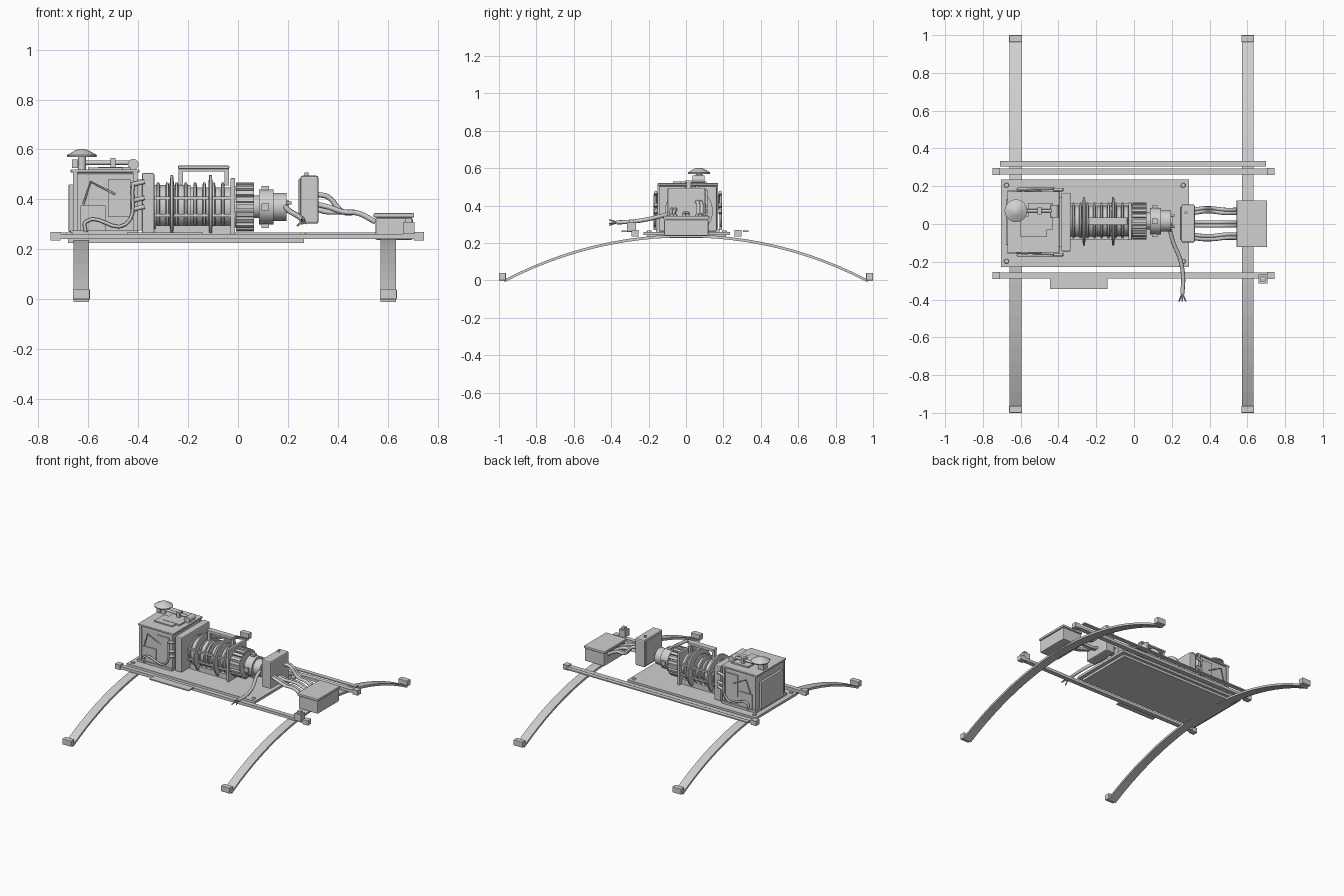
import bpy, bmesh, math
from mathutils import Vector

grey = bpy.data.materials.new("plain_grey")
grey.diffuse_color = (0.63, 0.63, 0.63, 1)


def finish(name, bm, smooth=False, bevel=0):
    bmesh.ops.recalc_face_normals(bm, faces=bm.faces)
    me = bpy.data.meshes.new(name)
    bm.to_mesh(me)
    bm.free()
    ob = bpy.data.objects.new(name, me)
    bpy.context.collection.objects.link(ob)
    me.materials.append(grey)
    if smooth:
        bpy.ops.object.select_all(action='DESELECT')
        ob.select_set(True)
        bpy.context.view_layer.objects.active = ob
        bpy.ops.object.shade_smooth_by_angle(angle=math.radians(35))
    if bevel:
        m = ob.modifiers.new("bevel", 'BEVEL')
        m.width, m.segments = bevel, 2
    return ob


def box(name, x0, x1, y0, y1, z0, z1, bevel=0):
    bm = bmesh.new()
    bmesh.ops.create_cube(bm, size=1)
    for v in bm.verts:
        v.co = Vector(((x0 + x1) / 2 + v.co.x * (x1 - x0),
                       (y0 + y1) / 2 + v.co.y * (y1 - y0),
                       (z0 + z1) / 2 + v.co.z * (z1 - z0)))
    return finish(name, bm, bevel=bevel)


def lathe(name, profile, centre, axis='x', n=32):
    """Closed solid of revolution; profile lists (position on axis, radius)."""
    bm = bmesh.new()
    rings = []
    for p, r in profile:
        ring = []
        for i in range(n):
            a = 2 * math.pi * i / n
            u, w = r * math.cos(a), r * math.sin(a)
            co = {'x': (p, u, w), 'y': (u, p, w), 'z': (u, w, p)}[axis]
            ring.append(bm.verts.new(Vector(co) + Vector(centre)))
        rings.append(ring)
    for a, b in zip(rings, rings[1:]):
        for i in range(n):
            bm.faces.new((a[i], a[(i + 1) % n], b[(i + 1) % n], b[i]))
    bm.faces.new(rings[0])
    bm.faces.new(rings[-1])
    return finish(name, bm, smooth=True)


def tube(name, points, r, smooth=True):
    cu = bpy.data.curves.new(name, 'CURVE')
    cu.dimensions, cu.bevel_depth, cu.bevel_resolution = '3D', r, 2
    cu.use_fill_caps = True
    cu.resolution_u = 6
    sp = cu.splines.new('BEZIER' if smooth else 'POLY')
    if smooth:
        sp.bezier_points.add(len(points) - 1)
        for bp, p in zip(sp.bezier_points, points):
            bp.co = p
            bp.handle_left_type = bp.handle_right_type = 'AUTO'
    else:
        sp.points.add(len(points) - 1)
        for bp, p in zip(sp.points, points):
            bp.co = (*p, 1)
    ob = bpy.data.objects.new(name, cu)
    bpy.context.collection.objects.link(ob)
    cu.materials.append(grey)


# Arched leaf legs with square feet
R = 2.08
for x in (-0.627, 0.602):
    bm = bmesh.new()
    prev = None
    for i in range(25):
        y = -0.97 + 1.94 * i / 24
        z = 0.245 - R + math.sqrt(R * R - y * y)
        sec = [bm.verts.new((x + sx * 0.031, y, z + dz))
               for sx, dz in ((-1, -0.015), (1, -0.015), (1, 0), (-1, 0))]
        if prev:
            for k in range(4):
                bm.faces.new((prev[k], prev[(k + 1) % 4], sec[(k + 1) % 4], sec[k]))
        else:
            bm.faces.new(sec)
        prev = sec
    bm.faces.new(prev)
    finish("arched_leg", bm)
    for s in (-1, 1):
        ya, yb = sorted((s * 0.963, s * 1.0))
        box("foot", x - 0.034, x + 0.034, ya, yb, 0, 0.04, 0.003)

# Long rails with end caps
for y0, y1 in ((-0.288, -0.257), (0.262, 0.294)):
    box("rail", -0.75, 0.745, y0, y1, 0.242, 0.262)
    for x0, x1 in ((-0.75, -0.71), (0.705, 0.745)):
        box("rail_cap", x0, x1, y0 - 0.003, y1 + 0.003, 0.236, 0.27)
box("rear_strip", -0.71, 0.70, 0.305, 0.334, 0.26, 0.268)
box("front_step", -0.445, -0.14, -0.345, -0.288, 0.26, 0.268)
box("latch_block", 0.66, 0.707, -0.315, -0.268, 0.262, 0.31)
box("latch_button", 0.671, 0.696, -0.304, -0.279, 0.31, 0.325)

# Base plate with corner bolts
box("base_plate", -0.705, 0.29, -0.227, 0.235, 0.243, 0.26)
box("base_underside", -0.68, 0.265, -0.205, 0.215, 0.226, 0.243)
for x in (-0.675, 0.26):
    for y in (-0.197, 0.205):
        lathe("bolt", [(0.26, 0.013), (0.268, 0.011)], (x, y, 0), 'z', 12)

# Square housing with lid, skirt and side plates
box("housing", -0.66, -0.405, -0.145, 0.165, 0.26, 0.505, 0.008)
box("lid", -0.67, -0.395, -0.152, 0.172, 0.508, 0.52, 0.003)
box("lid_seam", -0.655, -0.41, -0.14, 0.16, 0.5, 0.51)
box("end_plate", -0.678, -0.66, -0.11, 0.13, 0.27, 0.46, 0.003)
box("skirt", -0.67, -0.4, -0.16, 0.18, 0.26, 0.275)
for x in (-0.66, -0.42):
    for y in (-0.152, 0.162):
        box("corner_post", x, x + 0.018, y, y + 0.01, 0.27, 0.51)
for y0, y1, s in ((-0.152, -0.145, -1), (0.165, 0.172, 1)):
    box("side_panel", -0.63, -0.53, y0, y1, 0.275, 0.375)
    box("upper_panel", -0.52, -0.43, y0, y1, 0.33, 0.48)
    y = y0 if s < 0 else y1
    tube("brace", [(-0.62, y, 0.38), (-0.59, y + s * .006, 0.47), (-0.49, y, 0.42)], 0.004, False)
    tube("side_pipe", [(-0.61, y + s * .014, 0.27), (-0.61, y + s * .014, 0.31),
                       (-0.45, y + s * .014, 0.3), (-0.42, y + s * .014, 0.46)], 0.007)
    for z in (0.365, 0.40, 0.465):
        tube("side_fitting", [(-0.425, y + s * .01, z - 0.006), (-0.375, y + s * .01, z + 0.006)], 0.009, False)

# Breather cap, rod and fittings on the lid
box("lid_panel", -0.60, -0.46, -0.07, 0.04, 0.52, 0.528)
box("lid_panel_step", -0.56, -0.43, -0.03, 0.11, 0.52, 0.53)
lathe("breather_stem", [(0.515, 0.016), (0.575, 0.016)], (-0.625, 0.07, 0), 'z', 16)
lathe("breather_cap", [(0.57, 0.058), (0.577, 0.06), (0.596, 0.027), (0.602, 0.012)],
      (-0.625, 0.07, 0), 'z', 24)
tube("lid_rod", [(-0.66, 0.07, 0.547), (-0.41, 0.07, 0.547)], 0.009, False)
box("rod_clamp", -0.665, -0.64, 0.05, 0.09, 0.525, 0.56)
box("rod_bracket", -0.51, -0.49, 0.05, 0.09, 0.52, 0.565)
lathe("rod_knuckle", [(0.035, 0.022), (0.1, 0.022)], (-0.42, 0, 0.54), 'y', 16)

# Flange between housing and drum
box("flange", -0.385, -0.335, -0.145, 0.165, 0.262, 0.505, 0.006)
box("flange_neck", -0.41, -0.385, -0.12, 0.14, 0.275, 0.48)

# Ribbed drum with thin large discs
C = (0, 0.015, 0.37)
lathe("drum", [(-0.34, 0.088), (-0.19, 0.088), (-0.19, 0.078), (-0.01, 0.078)], C, 'x', 40)
for i in range(9):
    x = -0.32 + 0.037 * i
    lathe("rib", [(x - .007, 0.088), (x - .004, 0.098), (x + .004, 0.098), (x + .007, 0.088)], C, 'x', 40)
for x in (-0.265, -0.11):
    lathe("large_disc", [(x - .009, 0.09), (x - .005, 0.128), (x + .005, 0.128), (x + .009, 0.09)], C, 'x', 40)
for z in (-0.035, 0.035):
    for s in (-1, 1):
        y = C[1] + s * 0.088
        box("tie_bar", -0.335, -0.01, y - .008, y + .008, C[2] + z - .006, C[2] + z + .006)
box("drum_saddle", -0.33, -0.02, -0.06, 0.09, 0.26, 0.295)
box("drum_end_plate", -0.03, -0.012, -0.085, 0.115, 0.26, 0.485, 0.003)

# Carry handle above the drum
box("handle_bar", -0.24, -0.035, -0.005, 0.035, 0.522, 0.535, 0.003)
box("handle_inner", -0.225, -0.05, 0.002, 0.028, 0.512, 0.522)
for x in (-0.238, -0.055):
    box("handle_post", x, x + 0.018, 0.003, 0.027, 0.455, 0.523)

# Toothed collar and stepped coupling
lathe("collar_core", [(-0.012, 0.083), (0.065, 0.083)], C, 'x', 40)
for i in range(20):
    a = 2 * math.pi * i / 20
    ob = box("collar_tooth", -0.008, 0.065, -0.009, 0.009, 0.078, 0.098)
    ob.location, ob.rotation_euler = C, (a, 0, 0)
lathe("coupling", [(0.06, 0.045), (0.085, 0.045), (0.085, 0.07), (0.143, 0.07), (0.143, 0.056),
                   (0.195, 0.056), (0.195, 0.025), (0.205, 0.025)], C, 'x', 32)
for i in range(4):
    ob = box("coupling_lug", 0.095, 0.125, -0.014, 0.014, 0.06, 0.084)
    ob.location, ob.rotation_euler = C, (math.pi / 2 * i, 0, 0)
for s in (-1, 1):
    tube("terminal_pin", [(0.195, 0.015 + s * 0.03, 0.385), (0.215, 0.015 + s * 0.03, 0.385)], 0.006, False)

# Upright switch box
box("switch_box", 0.25, 0.322, -0.098, 0.103, 0.303, 0.495, 0.008)
box("switch_cover", 0.243, 0.252, -0.085, 0.09, 0.315, 0.483, 0.003)
lathe("switch_knob", [(0.49, 0.008), (0.508, 0.008)], (0.275, 0.06, 0), 'z', 12)

# Paired cables to the end box
for y, z in ((-0.065, 0.38), (0.0, 0.36), (0.067, 0.42)):
    for d in (-0.009, 0.009):
        tube("cable", [(0.315, y + d, z), (0.36, y * 1.1 + d, z - 0.01), (0.42, y * 1.1 + d, 0.35),
                       (0.48, y + d, 0.345), (0.55, y + d, 0.31)], 0.0105)

# End box with lid
box("end_box", 0.55, 0.70, -0.117, 0.12, 0.238, 0.325, 0.006)
box("end_box_lid", 0.543, 0.705, -0.122, 0.125, 0.328, 0.345, 0.004)
box("end_box_seam", 0.555, 0.695, -0.11, 0.115, 0.32, 0.33)

# Loose cable with frayed tip
tube("loose_cable", [(0.19, -0.03, 0.37), (0.205, -0.09, 0.355), (0.245, -0.19, 0.33),
                     (0.26, -0.28, 0.315), (0.256, -0.37, 0.31)], 0.011)
for dx, dz in ((-0.018, -0.015), (0.0, 0.014), (0.018, -0.006)):
    tube("frayed_strand", [(0.256, -0.365, 0.31), (0.256 + dx, -0.41, 0.31 + dz)], 0.004, False)
